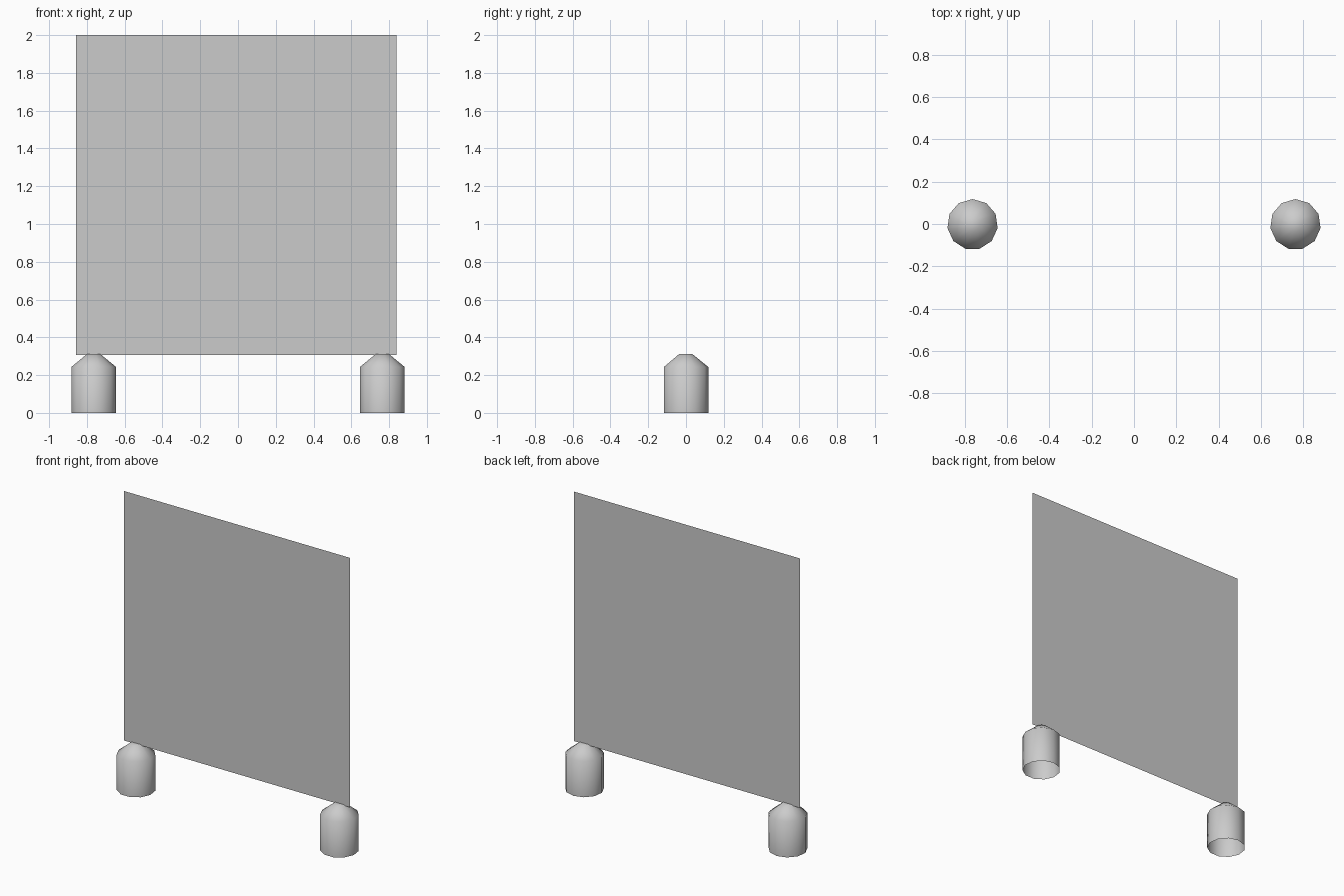
import bpy, bmesh, math

if "Cube" in bpy.data.objects:
    bpy.data.objects.remove(bpy.data.objects["Cube"])

SIDES = 11


def finish(name, bm, smooth):
    bmesh.ops.recalc_face_normals(bm, faces=bm.faces)
    for f in bm.faces:
        f.smooth = smooth
    me = bpy.data.meshes.new(name)
    bm.to_mesh(me)
    bm.free()
    ob = bpy.data.objects.new(name, me)
    bpy.context.collection.objects.link(ob)
    return ob


# Post: low-poly tube, open below, tapering to a small closed cap
def post(name, x):
    bm = bmesh.new()
    rings = []
    for r, z in [(0.12, 0), (0.12, 0.243), (0.035, 0.312)]:
        ring = []
        for i in range(SIDES):
            a = math.pi / 2 + 2 * math.pi * i / SIDES
            ring.append(bm.verts.new((x + r * math.cos(a), r * math.sin(a) - 0.002, z)))
        rings.append(ring)
    for lo, hi in zip(rings, rings[1:]):
        for i in range(SIDES):
            j = (i + 1) % SIDES
            bm.faces.new((lo[i], lo[j], hi[j], hi[i]))
    bm.faces.new(rings[-1])
    return finish(name, bm, True)


post("left_post", -0.764)
post("right_post", 0.764)

# Panel: single upright sheet standing on the posts
bm = bmesh.new()
corners = [(-0.857, 0.306), (0.84, 0.306), (0.84, 2.0), (-0.857, 2.0)]
bm.faces.new([bm.verts.new((x, 0, z)) for x, z in corners])
finish("panel", bm, False)
